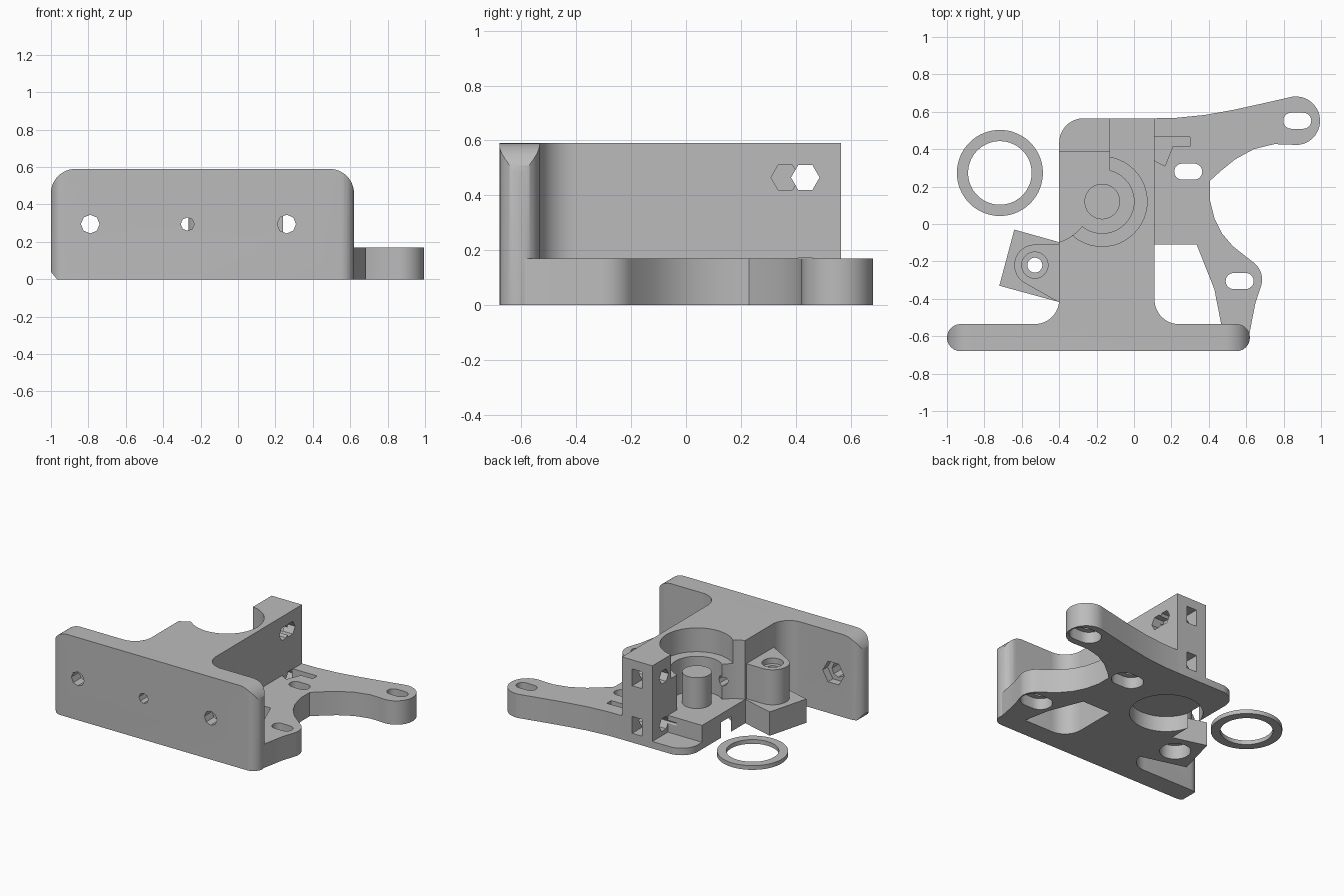
import bpy, bmesh
from math import sin, cos, pi, radians

cube = bpy.data.objects.get("Cube")
if cube:
    bpy.data.objects.remove(cube, do_unlink=True)

grey = bpy.data.materials.new("plain_grey")
grey.use_nodes = True
colour = (0.5, 0.5, 0.5, 1)
grey.diffuse_color = colour
grey.node_tree.nodes["Principled BSDF"].inputs["Base Color"].default_value = colour

AXES = {"z": lambda u, v, w: (u, v, w),
        "y": lambda u, v, w: (u, w, v),
        "x": lambda u, v, w: (w, u, v)}


def arc(cx, cy, r, start, end, n=12):
    """Points along an arc, angles in degrees."""
    angles = [radians(start + (end - start) * i / n) for i in range(n + 1)]
    return [(cx + r * cos(a), cy + r * sin(a)) for a in angles]


def ngon(cx, cy, r, n=48):
    return arc(cx, cy, r, 0, 360 - 360 / n, n - 1)


def rect(u0, u1, v0, v1):
    return [(u0, v0), (u1, v0), (u1, v1), (u0, v1)]


def capsule(cx, cy, half, r):
    return arc(cx + half - r, cy, r, -90, 90) + arc(cx - half + r, cy, r, 90, 270)


def prism(name, pts, low, high, axis="z"):
    """Extrude an outline along an axis."""
    bm = bmesh.new()
    place = AXES[axis]
    a = [bm.verts.new(place(u, v, low)) for u, v in pts]
    b = [bm.verts.new(place(u, v, high)) for u, v in pts]
    bm.faces.new(a)
    bm.faces.new(b)
    for i in range(len(pts)):
        j = (i + 1) % len(pts)
        bm.faces.new((a[i], a[j], b[j], b[i]))
    bmesh.ops.recalc_face_normals(bm, faces=bm.faces)
    mesh = bpy.data.meshes.new(name)
    bm.to_mesh(mesh)
    bm.free()
    mesh.materials.append(grey)
    obj = bpy.data.objects.new(name, mesh)
    bpy.context.collection.objects.link(obj)
    return obj


def activate(obj):
    bpy.ops.object.select_all(action="DESELECT")
    obj.select_set(True)
    bpy.context.view_layer.objects.active = obj


def cut(obj, *shape, mode="DIFFERENCE"):
    """Apply a boolean with a temporary prism."""
    tool = prism("cutter", *shape)
    tool.hide_render = True
    mod = obj.modifiers.new("cut", "BOOLEAN")
    mod.operation, mod.solver, mod.object = mode, "EXACT", tool
    activate(obj)
    bpy.ops.object.modifier_apply(modifier=mod.name)
    bpy.data.objects.remove(tool, do_unlink=True)


def finish(*objs):
    for obj in objs:
        activate(obj)
        bpy.ops.object.shade_smooth_by_angle(angle=radians(30))


TOP, ARM = 0.59, 0.17
BX, BY = -0.17, 0.12      # drive axis
HX, HY = -0.53, -0.22     # hinge axis

# Central body with fillets running into the mounting plate
outline = (arc(-0.27, 0.435, 0.13, 90, 180) + arc(-0.53, -0.405, 0.13, 0, -90)
           + [(-0.53, -0.56), (0.24, -0.56)]
           + arc(0.24, -0.405, 0.13, 270, 180) + [(0.11, 0.565)])
body = prism("central_body", outline, 0, TOP)
# Open corner and stepped floor
cut(body, rect(-0.5, -0.13, 0.39, 0.7), 0.05, 0.7)
cut(body, rect(-0.5, -0.13, BY, 0.395), ARM, 0.7)
cut(body, ngon(-0.48, 0.15, 0.26), ARM, 0.7)
# Stepped round pocket and round recess underneath
cut(body, ngon(BX, BY, 0.24), 0.42, 0.7)
cut(body, ngon(BX, BY, 0.17), ARM, 0.7)
cut(body, ngon(BX, BY, 0.237), -0.1, 0.11)
# Screw holes and nut slots in the rear post
for z in (0.465, 0.126):
    cut(body, ngon(0.435, z, 0.052, 6), -0.2, 0.2, "x")
    cut(body, rect(-0.05, 0.03, z - 0.06, z + 0.06), 0.46, 0.7, "y")
cut(body, ngon(0.362, 0.465, 0.052, 6), 0.03, 0.2, "x")
# Long feed hole
cut(body, ngon(-0.27, 0.295, 0.036, 8), -0.8, 0.2, "y")

peg = prism("centre_peg", ngon(BX, BY, 0.095), 0.11, 0.39)

# Mounting plate: rounded ends in plan and rounded upper corners
plate = prism("mounting_plate", capsule(-0.19, -0.6075, 0.81, 0.0725), 0, TOP)
profile = ([(-0.96, -0.01), (0.63, -0.01)] + arc(0.49, TOP - 0.13, 0.13, 0, 90)
           + arc(-0.87, TOP - 0.13, 0.13, 90, 180) + [(-1, 0.04)])
cut(plate, profile, -0.8, -0.4, "y", mode="INTERSECT")
for x, r in ((-0.79, 0.05), (-0.27, 0.036), (0.26, 0.05)):
    cut(plate, ngon(x, 0.295, r, 8), -0.8, -0.4, "y")
for x in (-0.79, 0.26):
    cut(plate, ngon(x, 0.295, 0.085, 6), -0.59, -0.4, "y")

# Curved side bracket with three slotted feet
bracket_outline = ([(0.1, 0.565), (0.22, 0.567), (0.38, 0.583), (0.54, 0.612), (0.69, 0.645)]
                   + arc(0.865, 0.552, 0.13, 108, -100, 20)
                   + [(0.75, 0.427), (0.64, 0.4), (0.54, 0.345), (0.46, 0.28), (0.405, 0.23),
                      (0.405, 0.13), (0.43, 0.03), (0.47, -0.05), (0.53, -0.12)]
                   + arc(0.57, -0.297, 0.115, 58, -15, 8)
                   + [(0.65, -0.42), (0.63, -0.52), (0.615, -0.6), (0.48, -0.6),
                      (0.465, -0.53), (0.43, -0.35), (0.335, -0.11), (0.1, -0.11)])
bracket = prism("side_bracket", bracket_outline, 0, ARM)
for x, y in ((0.873, 0.552), (0.29, 0.28), (0.565, -0.305)):
    cut(bracket, capsule(x, y, 0.075, 0.043), -0.1, 0.3)
    cut(bracket, capsule(x, y, 0.112, 0.08), -0.1, 0.08)
cut(bracket, rect(0.05, 0.3, 0.415, 0.465), 0.07, 0.3)
cut(bracket, [(0.05, 0.37), (0.165, 0.31), (0.21, 0.42), (0.05, 0.42)], 0.07, 0.3)

# Hinge boss and its angled foot
boss_outline = arc(HX, HY, 0.11, 90, 241, 24) + [(-0.39, -0.425), (-0.39, -0.11)]
boss = prism("hinge_boss", boss_outline, 0, 0.42)
foot = prism("hinge_foot", [(-0.64, -0.03), (-0.72, -0.33), (-0.39, -0.42), (-0.39, -0.1)], 0, ARM)
cut(boss, ngon(HX, HY, 0.07), 0.38, 0.6)
for part in (boss, foot):
    cut(part, ngon(HX, HY, 0.04, 24), -0.1, 0.6)
    cut(part, ngon(HX, HY, 0.1), -0.1, 0.1)

# Loose spacer ring
ring = prism("spacer_ring", ngon(-0.717, 0.273, 0.23, 64), 0, 0.03)
cut(ring, ngon(-0.717, 0.273, 0.17, 64), -0.1, 0.1)

finish(body, peg, plate, bracket, boss, foot, ring)
